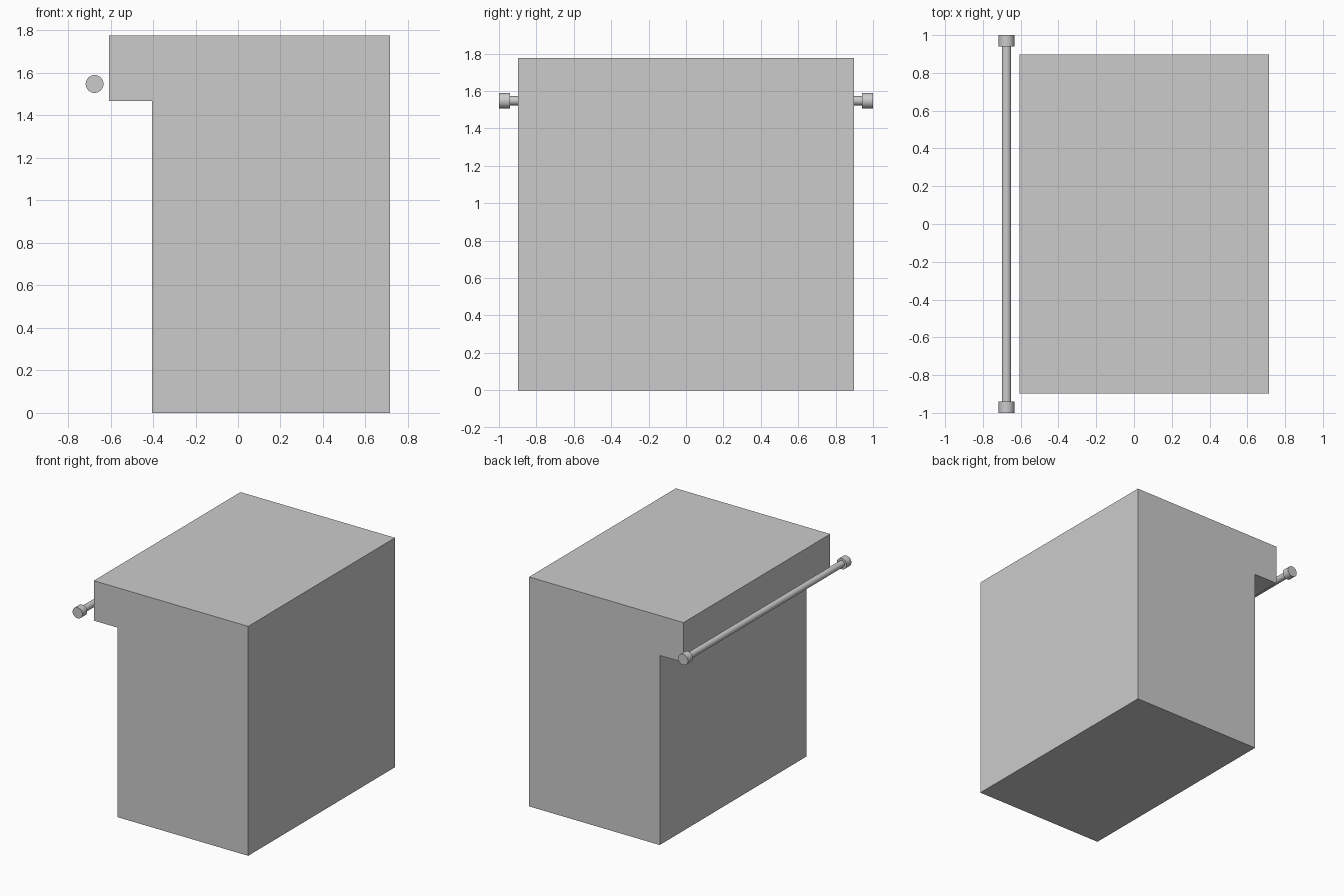
import bpy, bmesh
from math import radians

if "Cube" in bpy.data.objects:
    bpy.data.objects.remove(bpy.data.objects["Cube"])

ROD_X, ROD_Z = -0.675, 1.548


def extrude_profile(name, profile, half_depth):
    """Extrude an x/z outline along y."""
    bm = bmesh.new()
    face = bm.faces.new([bm.verts.new((x, -half_depth, z)) for x, z in profile])
    out = bmesh.ops.extrude_face_region(bm, geom=[face])
    verts = [g for g in out["geom"] if isinstance(g, bmesh.types.BMVert)]
    bmesh.ops.translate(bm, verts=verts, vec=(0, 2 * half_depth, 0))
    bmesh.ops.recalc_face_normals(bm, faces=bm.faces)
    mesh = bpy.data.meshes.new(name)
    bm.to_mesh(mesh)
    bm.free()
    obj = bpy.data.objects.new(name, mesh)
    bpy.context.collection.objects.link(obj)
    return obj


def y_cylinder(name, radius, y0, y1):
    """Cylinder along y on the handle axis."""
    bpy.ops.mesh.primitive_cylinder_add(
        vertices=32, radius=radius, depth=y1 - y0,
        location=(ROD_X, (y0 + y1) / 2, ROD_Z), rotation=(radians(90), 0, 0))
    obj = bpy.context.object
    obj.name = name
    bpy.ops.object.shade_smooth_by_angle(angle=radians(35))
    return obj


# Cabinet body with the overhanging upper panel
extrude_profile("cabinet_body", [
    (-0.404, 0), (0.716, 0), (0.716, 1.777),
    (-0.607, 1.777), (-0.607, 1.468), (-0.404, 1.468)], 0.898)

# Handle rail and its end knobs
y_cylinder("handle_rail", 0.025, -0.95, 0.95)
y_cylinder("end_knob_front", 0.042, -1.0, -0.941)
y_cylinder("end_knob_back", 0.042, 0.941, 1.0)
